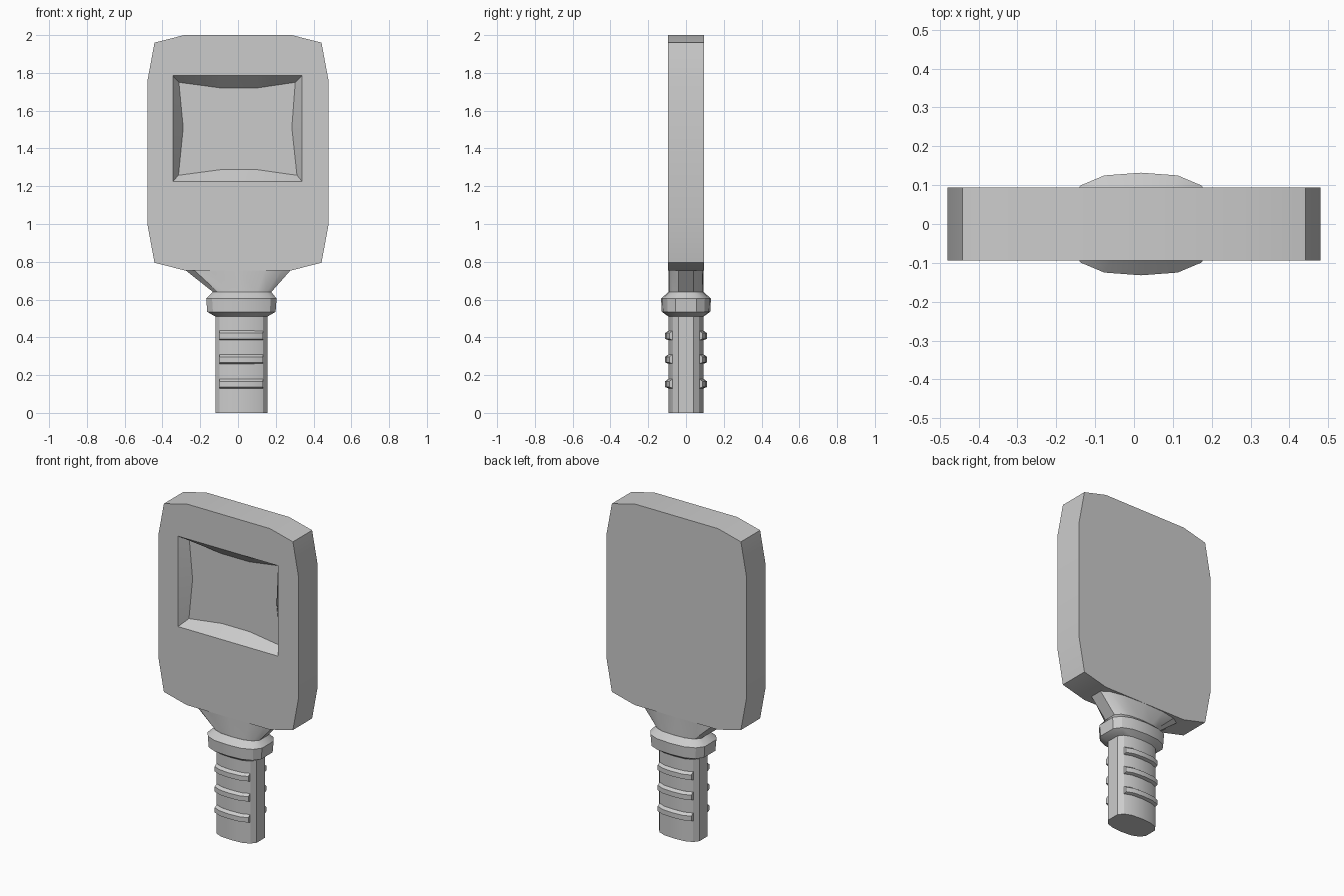
import bpy, bmesh, math

if "Cube" in bpy.data.objects:
    bpy.data.objects.remove(bpy.data.objects["Cube"])

FRONT, BACK, FLOOR = -0.094, 0.094, -0.03


def finish(bm, name, angle=30):
    bmesh.ops.recalc_face_normals(bm, faces=bm.faces[:])
    mesh = bpy.data.meshes.new(name)
    bm.to_mesh(mesh)
    bm.free()
    obj = bpy.data.objects.new(name, mesh)
    bpy.context.collection.objects.link(obj)
    bpy.ops.object.select_all(action='DESELECT')
    obj.select_set(True)
    bpy.context.view_layer.objects.active = obj
    bpy.ops.object.shade_smooth_by_angle(angle=math.radians(angle))
    return obj


def bridge(bm, a, b):
    n = len(a)
    for i in range(n):
        j = (i + 1) % n
        bm.faces.new((a[i], a[j], b[j], b[i]))


def loft(name, rings):
    """Closed skin through rings of 3D points, capped at both ends."""
    bm = bmesh.new()
    loops = [[bm.verts.new(p) for p in ring] for ring in rings]
    for a, b in zip(loops, loops[1:]):
        bridge(bm, a, b)
    bm.faces.new(loops[0])
    bm.faces.new(loops[-1])
    return finish(bm, name)


# Head panel: rounded outline with a dished window in the front
corner = [(0.285, 2.0), (0.442, 1.96), (0.48, 1.755)]
right = corner + [(x, 2.755 - z) for x, z in reversed(corner)]
outline = right + [(-x, z) for x, z in reversed(right)]
rim = [(-0.345, 1.785), (-0.09, 1.785), (0.1, 1.785), (0.34, 1.785), (0.34, 1.51),
       (0.34, 1.225), (0.1, 1.225), (-0.09, 1.225), (-0.345, 1.225), (-0.345, 1.51)]
floor = [(-0.313, 1.75), (-0.09, 1.72), (0.1, 1.72), (0.303, 1.75), (0.285, 1.51),
         (0.312, 1.258), (0.1, 1.288), (-0.09, 1.288), (-0.315, 1.258), (-0.29, 1.51)]

bm = bmesh.new()
front, back, rim_v, floor_v = (
    [bm.verts.new((x, y, z)) for x, z in pts]
    for pts, y in ((outline, FRONT), (outline, BACK), (rim, FRONT), (floor, FLOOR)))
bridge(bm, front, back)
bridge(bm, rim_v, floor_v)
bm.faces.new(back)
bm.faces.new(floor_v)
open_edges = [e for e in bm.edges if len(e.link_faces) == 1]
bmesh.ops.triangle_fill(bm, use_beauty=True, use_dissolve=False, edges=open_edges)
finish(bm, "head_panel")

# Lens-shaped cross-section shared by grip, collar and neck
arc = [(-0.115, 0.07), (-0.07, 0.088), (0, 0.093), (0.07, 0.088), (0.115, 0.07)]
half = [(-0.138, 0.04)] + arc + [(0.138, 0.04)]
section = half + [(x, -y) for x, y in reversed(half)]


def ring(z, cx, sx, sy):
    return [(cx + x * sx, y * sy, z) for x, y in section]


loft("grip", [ring(0, 0.018, 1, 1), ring(0.52, 0.018, 1, 1)])
loft("collar", [ring(0.51, 0.018, 1, 1), ring(0.535, 0.018, 1.31, 1.38),
                ring(0.605, 0.018, 1.35, 1.42), ring(0.64, 0.022, 1.12, 1)])
loft("neck", [ring(0.635, 0.022, 1.12, 0.99), ring(0.64, 0.022, 1.12, 0.99),
              ring(0.757, 0, 2.03, 1), ring(0.775, 0, 2.03, 1)])

# Grip ridges, on front and back
for i, z in enumerate((0.155, 0.285, 0.41)):
    rings = []
    for dz, out in ((-0.025, 0), (-0.018, 0.018), (0.012, 0.018), (0.025, 0)):
        edge = [(0.017 + x, y + out) for x, y in arc]
        rings.append([(x, y, z + dz) for x, y in edge]
                     + [(x, -y, z + dz) for x, y in reversed(edge)])
    loft(f"grip_ridge_{i + 1}", rings)
